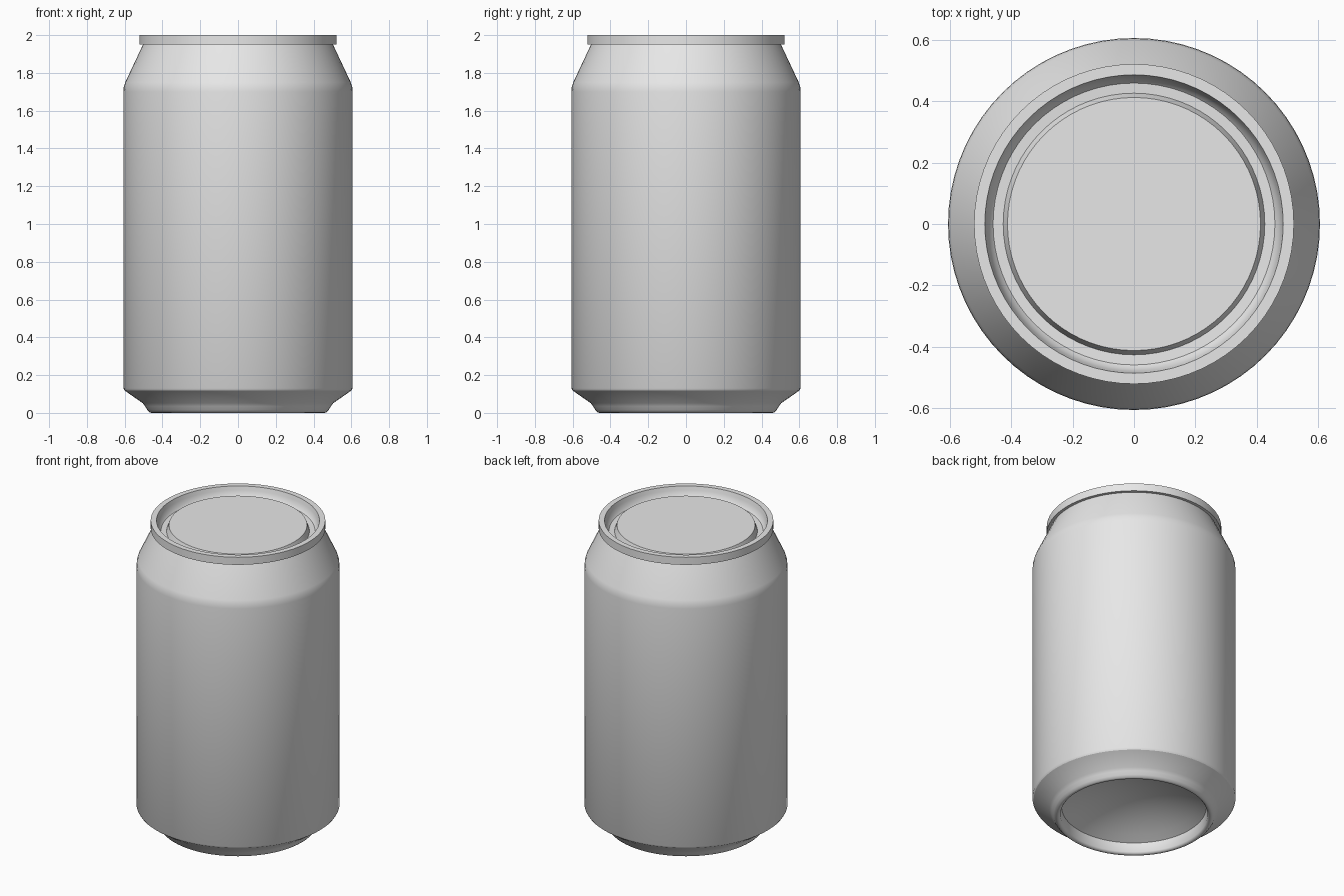
import bpy
import math

cube = bpy.data.objects.get("Cube")
if cube:
    bpy.data.objects.remove(cube, do_unlink=True)

SEGMENTS = 72

metal = bpy.data.materials.new("light_grey_metal")
metal.use_nodes = True
GREY = (0.8, 0.8, 0.8, 1)
metal.diffuse_color = GREY
metal.node_tree.nodes["Principled BSDF"].inputs["Base Color"].default_value = GREY


def lathe(name, profile, smooth_angle=35):
    """Turn (radius, height) points about z; run the profile from underside to top."""
    verts, faces, rings = [], [], []
    for r, z in profile:
        count = SEGMENTS if r > 0 else 1
        start = len(verts)
        for i in range(count):
            a = math.tau * i / SEGMENTS
            verts.append((r * math.cos(a), r * math.sin(a), z))
        rings.append([start + i % count for i in range(SEGMENTS)])
    for low, high in zip(rings, rings[1:]):
        for i in range(SEGMENTS):
            j = (i + 1) % SEGMENTS
            loop = (low[i], low[j], high[j], high[i])
            faces.append(list(dict.fromkeys(loop)))
    mesh = bpy.data.meshes.new(name)
    mesh.from_pydata(verts, [], faces)
    mesh.materials.append(metal)
    obj = bpy.data.objects.new(name, mesh)
    bpy.context.collection.objects.link(obj)
    bpy.ops.object.select_all(action="DESELECT")
    obj.select_set(True)
    bpy.context.view_layer.objects.active = obj
    bpy.ops.object.shade_smooth_by_angle(angle=math.radians(smooth_angle))
    return obj


# Base: concave dome, standing ring and sloped chamfer
DOME_RADIUS, DOME_EDGE, DOME_RISE = 0.433, 0.07, 0.12
dome = []
for k in range(9):
    t = k / 8
    dome.append((DOME_RADIUS * t, DOME_EDGE + DOME_RISE * (1 - t * t)))
lathe("base", dome + [(0.44, 0.012), (0.448, 0.003), (0.458, 0), (0.468, 0.003),
                      (0.48, 0.015), (0.492, 0.035), (0.505, 0.052), (0.6, 0.118)])

# Body: straight wall with a softly rounded shoulder and tapered neck
lathe("body", [(0.6, 0.118), (0.607, 0.13), (0.607, 1.7), (0.605, 1.725),
               (0.597, 1.75), (0.503, 1.95)])

# Lid: raised rim, sunken groove and flat centre panel
lathe("lid", [(0.503, 1.95), (0.522, 1.95), (0.522, 2), (0.487, 2),
              (0.481, 1.975), (0.472, 1.945), (0.46, 1.932), (0.427, 1.93),
              (0.413, 1.97), (0, 1.97)])
